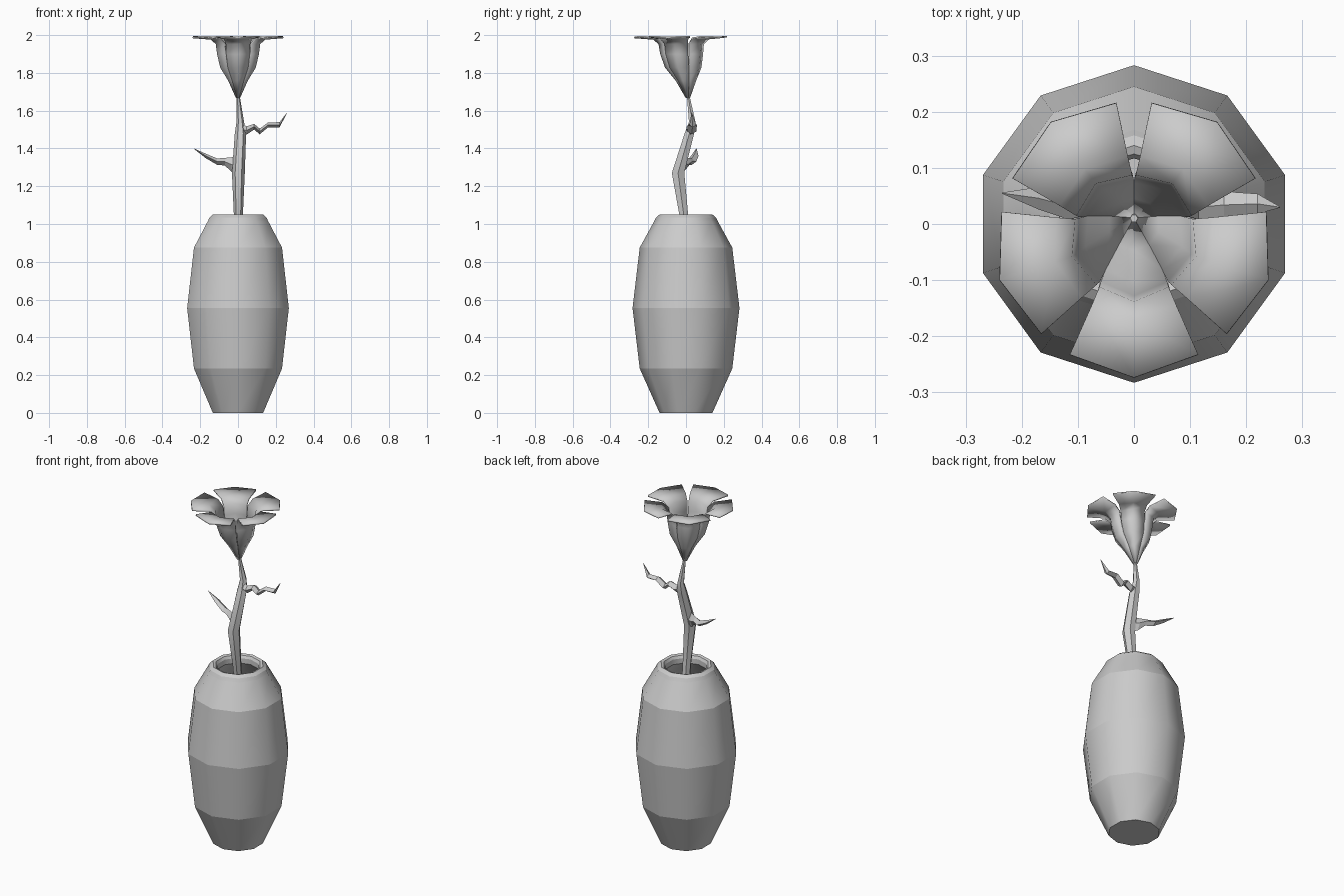
import bpy, bmesh, math
from mathutils import Vector

if "Cube" in bpy.data.objects:
    bpy.data.objects.remove(bpy.data.objects["Cube"])


def finish(name, bm, angle=None, sharp_rings=False):
    bmesh.ops.recalc_face_normals(bm, faces=bm.faces)
    if angle is not None or sharp_rings:
        for f in bm.faces:
            f.smooth = True
    for e in bm.edges:
        if sharp_rings and abs(e.verts[0].co.z - e.verts[1].co.z) < 1e-4:
            e.smooth = False
        if angle is not None and len(e.link_faces) == 2:
            e.smooth = e.calc_face_angle() < math.radians(angle)
    me = bpy.data.meshes.new(name)
    bm.to_mesh(me)
    bm.free()
    ob = bpy.data.objects.new(name, me)
    bpy.context.collection.objects.link(ob)
    return ob


def loft(name, sections, n, u, v, start=0.0, **kw):
    """Skin rings (x, y, z, radius_u, radius_v) lying in the plane of u and v."""
    bm = bmesh.new()
    u, v = Vector(u), Vector(v)
    rings = []
    for x, y, z, a, b in sections:
        rings.append([bm.verts.new(Vector((x, y, z))
                      + u * a * math.cos(start + k * math.tau / n)
                      + v * b * math.sin(start + k * math.tau / n)) for k in range(n)])
    for r, s in zip(rings, rings[1:]):
        for k in range(n):
            j = (k + 1) % n
            bm.faces.new((r[k], r[j], s[j], s[k]))
    bm.faces.new(rings[0])
    bm.faces.new(rings[-1])
    return finish(name, bm, **kw)


X, Y, Z = (1, 0, 0), (0, 1, 0), (0, 0, 1)

# Ten-sided hollow vase: outer wall, rounded lip, inner wall
vase = [(0.14, 0), (0.245, 0.235), (0.283, 0.555), (0.245, 0.875), (0.168, 1.015),
        (0.158, 1.035), (0.14, 1.05), (0.125, 1.045), (0.117, 1.03), (0.117, 1.0),
        (0.215, 0.86), (0.253, 0.555), (0.215, 0.245), (0.12, 0.03)]
loft("vase", [(0, 0, z, r, r) for r, z in vase], 10, X, Y,
     start=math.pi / 2, sharp_rings=True)

# Bent stem
stem = [(0.0, 0.03, 0.7, 0.02, 0.02), (0.002, -0.012, 1.05, 0.024, 0.027),
        (0.002, -0.042, 1.27, 0.034, 0.038), (0.013, 0.018, 1.48, 0.03, 0.029),
        (0.012, 0.033, 1.54, 0.02, 0.02), (0.0, 0.01, 1.69, 0.007, 0.007)]
loft("stem", stem, 6, X, Y, angle=30)

# Wavy leaf on the right, pointed leaf on the left
right_leaf = [(0.01, 0.02, 1.505, 0.015, 0.03), (0.045, 0.025, 1.495, 0.022, 0.022),
              (0.085, 0.028, 1.515, 0.025, 0.015), (0.115, 0.03, 1.49, 0.025, 0.015),
              (0.16, 0.034, 1.525, 0.024, 0.013), (0.22, 0.036, 1.525, 0.018, 0.014),
              (0.26, 0.03, 1.59, 0.001, 0.001)]
loft("right_leaf", right_leaf, 4, Y, Z)
left_leaf = [(0.0, -0.025, 1.31, 0.015, 0.05), (-0.035, -0.01, 1.315, 0.02, 0.038),
             (-0.07, 0.01, 1.33, 0.022, 0.02), (-0.11, 0.03, 1.33, 0.024, 0.017),
             (-0.17, 0.046, 1.36, 0.02, 0.012), (-0.235, 0.055, 1.40, 0.001, 0.001)]
loft("left_leaf", left_leaf, 4, Y, Z)

# Five petals forming a bell that flares into a flat rim:
# (radius at sides, radius in middle, z at sides, z in middle, half angle, centre y)
petal = [(0.008, 0.008, 1.67, 1.67, 36, 0.01), (0.05, 0.05, 1.76, 1.76, 36, 0.0),
         (0.09, 0.095, 1.83, 1.83, 35.5, -0.012), (0.106, 0.112, 1.90, 1.90, 35, -0.02),
         (0.113, 0.12, 1.955, 1.955, 34, -0.022), (0.145, 0.15, 1.983, 1.98, 31.5, -0.022),
         (0.24, 0.252, 1.992, 1.988, 28.5, -0.022)]
for i in range(5):
    mid = math.radians(-90 + 72 * i)
    bm = bmesh.new()
    rows = []
    for rs, rm, zs, zm, half, cy in petal:
        row = []
        for t in (-1, 0, 1):
            a = mid + t * math.radians(half)
            r, z = (rs, zs) if t else (rm, zm)
            row.append(bm.verts.new((r * math.cos(a), cy + r * math.sin(a), z)))
        rows.append(row)
    for r, s in zip(rows, rows[1:]):
        for k in range(2):
            bm.faces.new((r[k], r[k + 1], s[k + 1], s[k]))
    ob = finish(f"petal_{i + 1}", bm, angle=60)
    mod = ob.modifiers.new("thickness", "SOLIDIFY")
    mod.thickness = 0.009
    mod.offset = 0
